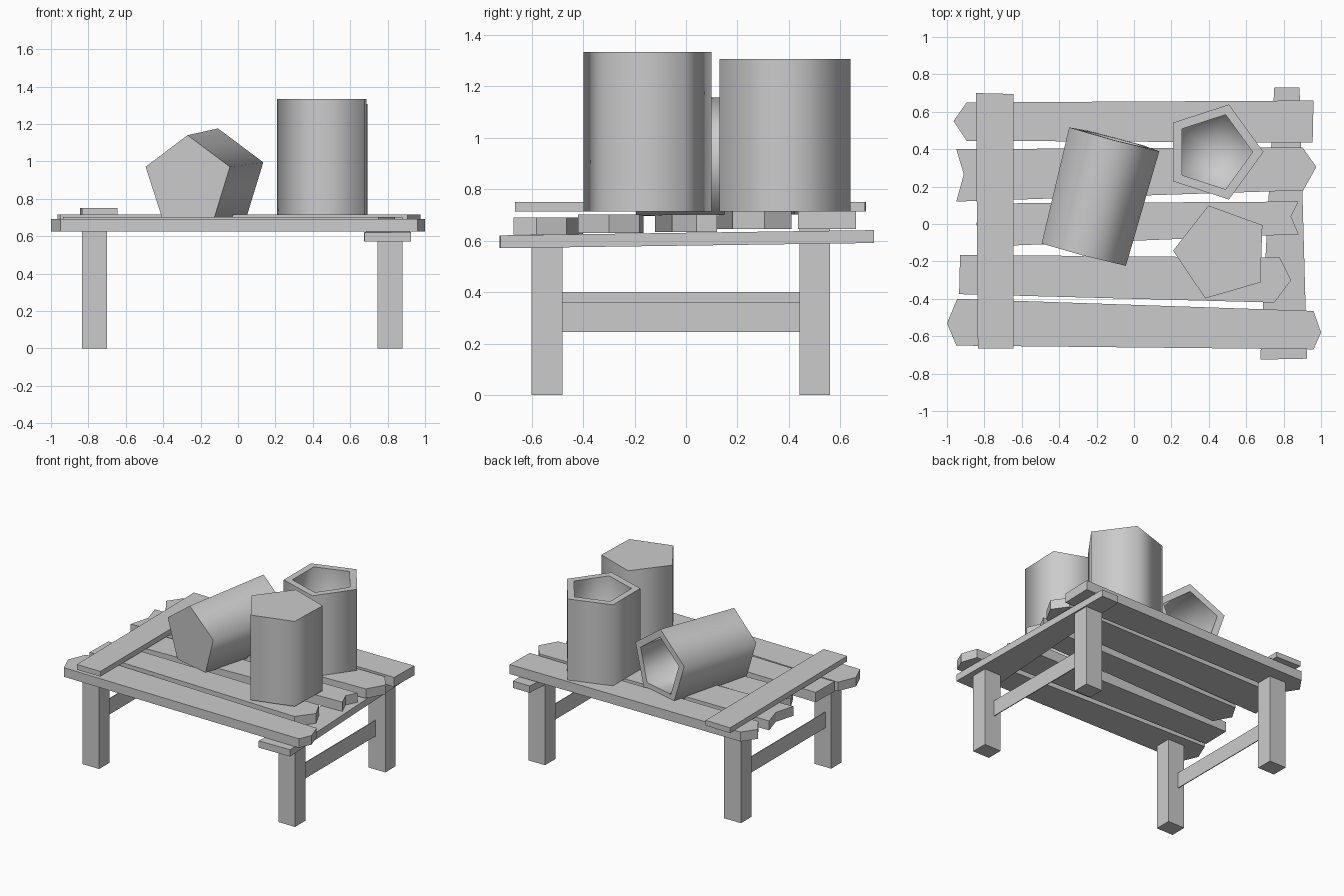
import bpy, bmesh, math
from mathutils import Matrix, Vector

cube = bpy.data.objects.get("Cube")
if cube:
    bpy.data.objects.remove(cube, do_unlink=True)

grey = bpy.data.materials.new("plain_grey")
grey.use_nodes = True
grey.diffuse_color = (0.6, 0.6, 0.6, 1)
grey.node_tree.nodes["Principled BSDF"].inputs["Base Color"].default_value = (0.6, 0.6, 0.6, 1)


def finish(name, bm):
    bmesh.ops.recalc_face_normals(bm, faces=bm.faces)
    mesh = bpy.data.meshes.new(name)
    bm.to_mesh(mesh)
    bm.free()
    mesh.materials.append(grey)
    obj = bpy.data.objects.new(name, mesh)
    bpy.context.collection.objects.link(obj)
    return obj


def slab(name, outline, z, thick, slope=0.0):
    """Extrude a flat outline upward; slope lifts it towards the back."""
    bm = bmesh.new()
    face = bm.faces.new([bm.verts.new((x, y, z + slope * y)) for x, y in outline])
    new = bmesh.ops.extrude_face_region(bm, geom=[face])["geom"]
    bmesh.ops.translate(bm, vec=(0, 0, thick),
                        verts=[v for v in new if isinstance(v, bmesh.types.BMVert)])
    return finish(name, bm)


def box(name, x, y, z):
    return slab(name, [(x[0], y[0]), (x[1], y[0]), (x[1], y[1]), (x[0], y[1])],
                z[0], z[1] - z[0])


def can(name, r_closed, r_open, length, matrix, turn=0.0):
    """Five-sided can along local z: closed at 0, hollow from the far end."""
    bm = bmesh.new()
    wall = 0.785

    def ring(r, z):
        return [bm.verts.new((r * math.cos(turn + i * math.tau / 5),
                              r * math.sin(turn + i * math.tau / 5), z)) for i in range(5)]

    rings = [ring(r_closed, 0), ring(r_open, length),
             ring(r_open * wall, length), ring(r_closed * wall, 0.06)]
    for a, b in zip(rings, rings[1:]):
        for i in range(5):
            j = (i + 1) % 5
            bm.faces.new((a[i], a[j], b[j], b[i]))
    bm.faces.new(rings[0])
    floor = bm.faces.new(rings[-1])
    bmesh.ops.poke(bm, faces=[floor])
    for f in bm.faces:
        f.smooth = True
    # crisp rim and base, soft walls
    for loop in rings[:3]:
        for i in range(5):
            bm.edges.get((loop[i], loop[(i + 1) % 5])).smooth = False
    bm.transform(matrix)
    return finish(name, bm)


# table top planks with rough cut ends
planks = [
    ("plank_front", 0.625, 0.066, [(-0.95, -0.65), (0.96, -0.67), (1.0, -0.58),
                                   (0.96, -0.465), (-0.945, -0.40), (-1.0, -0.53)]),
    ("plank_second", 0.63, 0.072, [(-0.935, -0.375), (0.75, -0.42), (0.84, -0.30),
                                   (0.78, -0.18), (-0.93, -0.165)]),
    ("plank_middle", 0.634, 0.068, [(-0.78, -0.12), (0.88, -0.055), (0.84, 0.04),
                                    (0.88, 0.12), (-0.78, 0.11), (-0.845, 0.0)]),
    ("plank_fourth", 0.646, 0.069, [(-0.95, 0.12), (0.905, 0.18), (0.975, 0.305),
                                    (0.90, 0.41), (-0.95, 0.40), (-0.91, 0.265)]),
    ("plank_back", 0.646, 0.069, [(-0.895, 0.445), (0.955, 0.435), (0.96, 0.66),
                                  (-0.895, 0.65), (-0.965, 0.55)]),
]
for name, z, thick, outline in planks:
    slab(name, outline, z, thick)

# bar across the top and tapered beam underneath
slab("top_bar", [(-0.835, -0.665), (-0.645, -0.665), (-0.645, 0.695), (-0.845, 0.70)], 0.713, 0.038)
slab("under_beam", [(0.675, -0.725), (0.925, -0.72), (0.885, 0.73), (0.75, 0.73)], 0.581, 0.05, 0.014)

# legs and thin stretchers
for side, x, tops, plate_x, plate_z in (
        ("left", (0.745, 0.88), (0.58, 0.595), 0.80, (0.245, 0.36)),
        ("right", (-0.835, -0.70), (0.63, 0.65), -0.785, (0.285, 0.40))):
    box("front_leg_" + side, x, (-0.60, -0.48), (0, tops[0]))
    box("back_leg_" + side, x, (0.44, 0.56), (0, tops[1]))
    box("stretcher_" + side, (plate_x - 0.003, plate_x + 0.003), (-0.49, 0.45), plate_z)

# upright can, upturned can and can lying on its side
can("open_can", 0.267, 0.267, 0.592, Matrix.Translation((0.425, 0.385, 0.714)))
can("upturned_can", 0.261, 0.261, 0.62,
    Matrix.Translation((0.47, -0.152, 1.334)) @ Matrix.Rotation(math.pi, 4, "X"),
    math.radians(182))
start, end = Vector((-0.268, -0.162, 0.895)), Vector((-0.105, 0.455, 0.914))
axis = (end - start).normalized()
across = axis.cross(Vector((0, 0, 1))).normalized()
up = across.cross(axis)
lay = Matrix((across, up, -across.cross(up))).transposed()
lay.col[2] = axis
can("lying_can", 0.245, 0.262, (end - start).length,
    Matrix.Translation(start) @ lay.to_4x4(), math.pi / 2)
